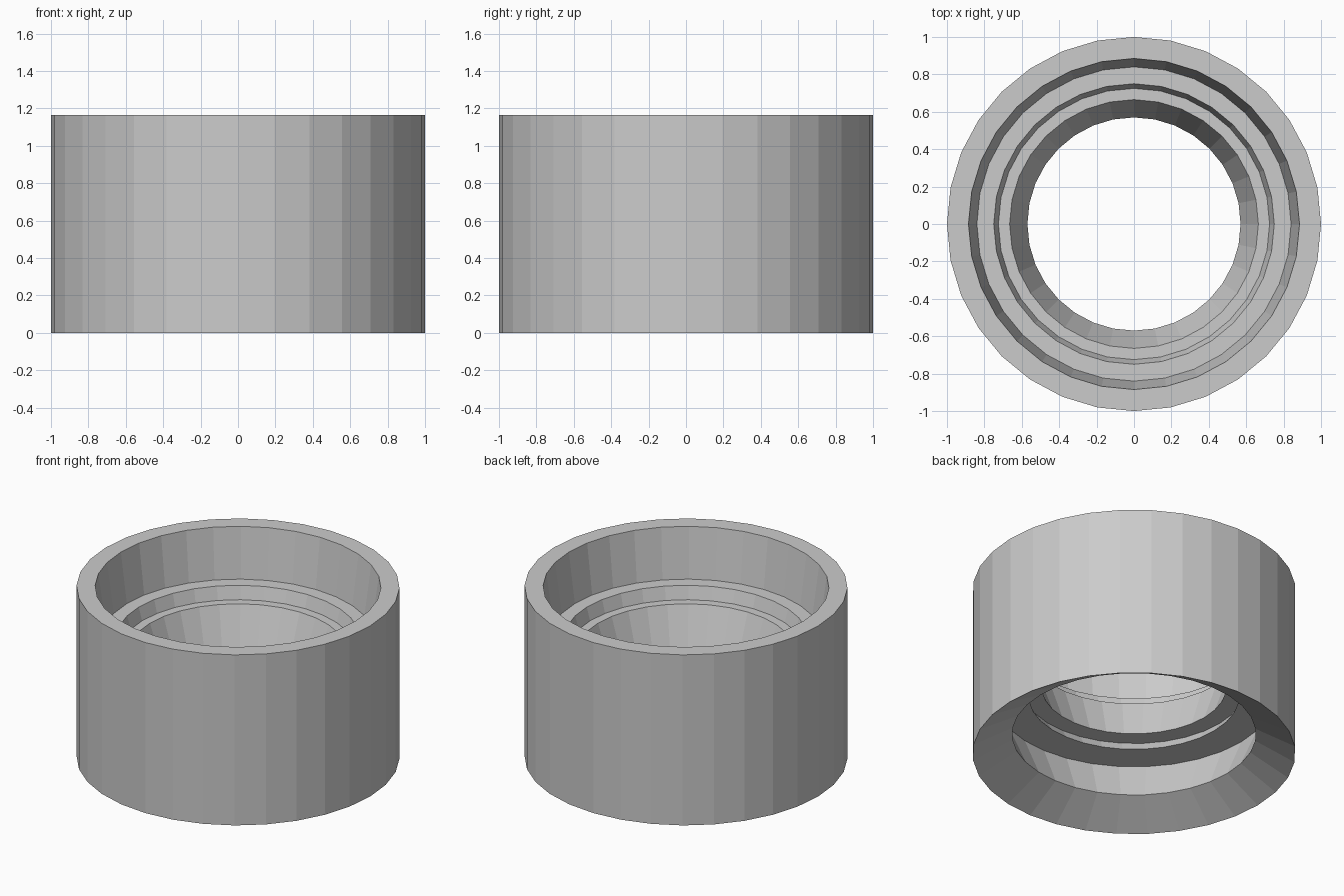
import bpy
import bmesh
import math

cube = bpy.data.objects.get("Cube")
if cube:
    bpy.data.objects.remove(cube, do_unlink=True)

SIDES = 32
HEIGHT = 1.165

# Closed (radius, height) cross-section of the stepped ring
PROFILE = [
    (1.0, 0.0), (1.0, HEIGHT),        # outer wall
    (0.885, HEIGHT), (0.84, 0.825),   # rim and tapered upper recess
    (0.75, 0.825), (0.725, 0.738),    # first ledge and step
    (0.665, 0.738), (0.57, 0.469),    # second ledge and conical bore
    (0.69, 0.469), (0.65, 0.404),     # undercut step below the bore
    (0.867, 0.404), (0.755, 0.138),   # undercut lower recess, then bevel
]


def grey_material():
    mat = bpy.data.materials.new("light_grey")
    color = (0.6, 0.6, 0.6, 1.0)
    mat.diffuse_color = color
    mat.use_nodes = True
    mat.node_tree.nodes["Principled BSDF"].inputs["Base Color"].default_value = color
    return mat


def lathe(name, profile, mat):
    """Revolve a closed profile around z into a faceted solid."""
    bm = bmesh.new()
    verts = [bm.verts.new((r, 0, z)) for r, z in profile]
    edges = [bm.edges.new((v, verts[i - 1])) for i, v in enumerate(verts)]
    bmesh.ops.spin(bm, geom=verts + edges, cent=(0, 0, 0), axis=(0, 0, 1),
                   angle=math.tau, steps=SIDES)
    bmesh.ops.remove_doubles(bm, verts=bm.verts[:], dist=0.0005)
    bmesh.ops.recalc_face_normals(bm, faces=bm.faces[:])
    mesh = bpy.data.meshes.new(name)
    bm.to_mesh(mesh)
    bm.free()
    mesh.materials.append(mat)
    obj = bpy.data.objects.new(name, mesh)
    bpy.context.collection.objects.link(obj)
    return obj


lathe("stepped_ring", PROFILE, grey_material())
